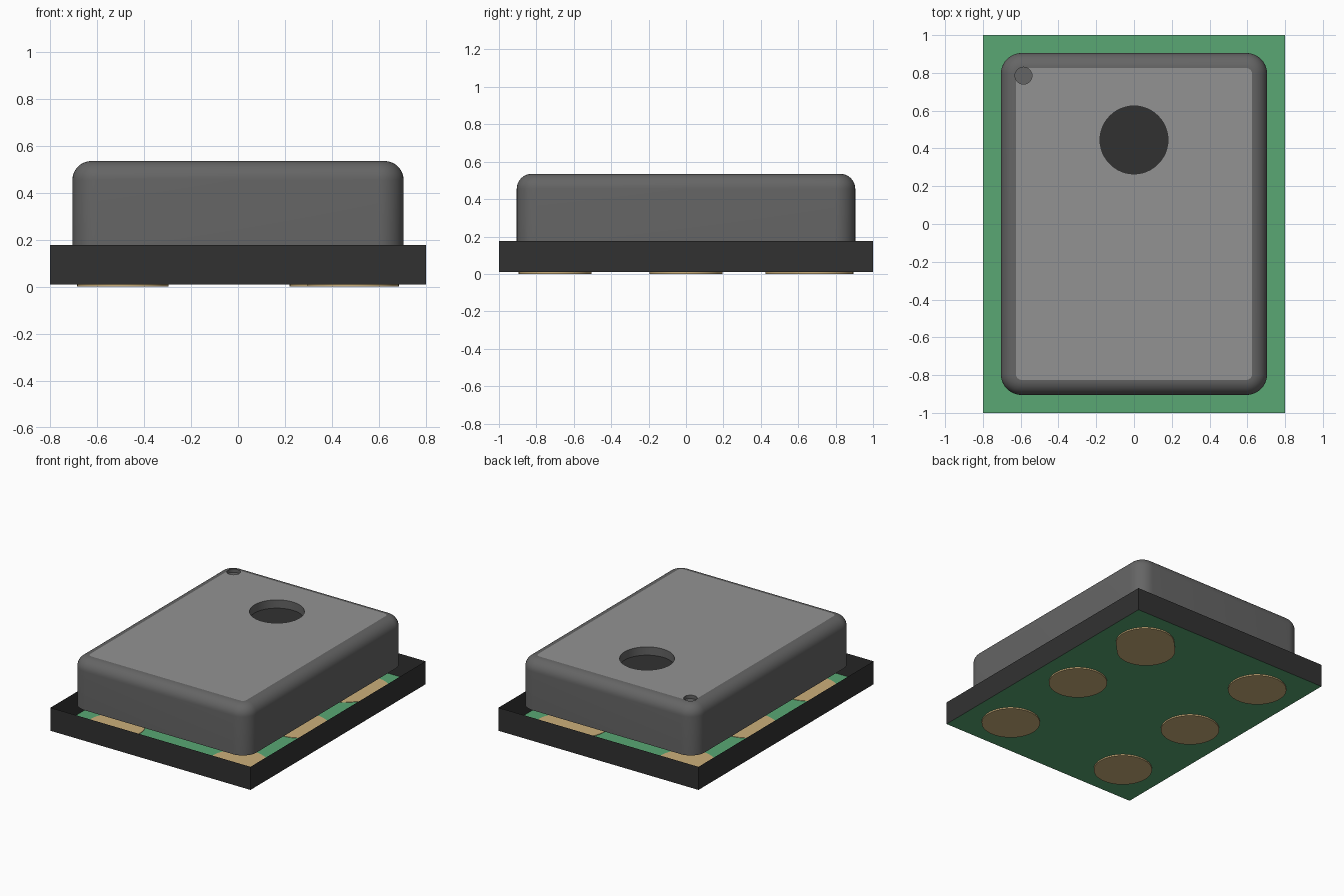
import bpy
import bmesh
from math import sin, cos, pi, radians

cube = bpy.data.objects.get("Cube")
if cube:
    bpy.data.objects.remove(cube, do_unlink=True)


def material(name, r, g, b):
    m = bpy.data.materials.new(name)
    m.use_nodes = True
    m.diffuse_color = (r, g, b, 1)
    m.node_tree.nodes["Principled BSDF"].inputs["Base Color"].default_value = (r, g, b, 1)
    return m


GREEN = material("board green", 0.10, 0.39, 0.175)
GOLD = material("pad gold", 0.60, 0.43, 0.195)
BLACK = material("black", 0.031, 0.031, 0.031)
SIDE = material("dark grey", 0.13, 0.13, 0.13)
TOP = material("mid grey", 0.29, 0.29, 0.29)


def loft(name, loops, mats, bottom=True, top=True):
    """Skin a stack of matching point loops, with optional end caps."""
    bm = bmesh.new()
    rings = [[bm.verts.new(p) for p in loop] for loop in loops]
    n = len(rings[0])
    for a, b in zip(rings, rings[1:]):
        for i in range(n):
            j = (i + 1) % n
            bm.faces.new((a[i], a[j], b[j], b[i]))
    if bottom:
        bm.faces.new(rings[0][::-1])
    if top:
        bm.faces.new(rings[-1])
    mesh = bpy.data.meshes.new(name)
    bm.to_mesh(mesh)
    bm.free()
    for m in mats:
        mesh.materials.append(m)
    obj = bpy.data.objects.new(name, mesh)
    bpy.context.collection.objects.link(obj)
    return obj


def rounded_rect(hx, hy, r, z, seg=10):
    pts = []
    for k, (sx, sy) in enumerate(((1, 1), (-1, 1), (-1, -1), (1, -1))):
        for i in range(seg + 1):
            a = (k + i / seg) * pi / 2
            pts.append((sx * (hx - r) + r * cos(a), sy * (hy - r) + r * sin(a), z))
    return pts


def circle(x, y, r, z, n=48):
    return [(x + r * cos(2 * pi * i / n), y + r * sin(2 * pi * i / n), z) for i in range(n)]


def stadium(a, b, r, z, n=24):
    """Outline around two circles on a 45 degree line, a being the outer one."""
    pts = []
    for (x, y), start in ((a, -pi / 4), (b, 3 * pi / 4)):
        for i in range(n + 1):
            t = start + pi * i / n
            pts.append((x + r * cos(t), y + r * sin(t), z))
    return pts


def box_loop(z):
    return [(-0.8, -1, z), (0.8, -1, z), (0.8, 1, z), (-0.8, 1, z)]


# Board: a green floor inside an open black rim
FLOOR = 0.01
loft("board_floor", [box_loop(FLOOR)], [GREEN], bottom=False)
loft("board_rim", [box_loop(FLOOR), box_loop(0.177)], [BLACK], bottom=False, top=False)

# Contact pads, with the elongated one marking a corner
PAD_R, PAD_X, PAD_Y = 0.195, 0.49, 0.70
for sx in (-1, 1):
    for sy in (-1, 0, 1):
        x, y = sx * PAD_X, sy * PAD_Y
        if sx == 1 and sy == 1:
            loops = [stadium((x, y), (x - 0.075, y - 0.08), PAD_R, z) for z in (0, 0.013)]
        else:
            loops = [circle(x, y, PAD_R, z) for z in (0, 0.013)]
        loft("contact_pad", loops, [GOLD])

# Lid: rounded walls rolling over into a flat top
LID_Z, FILLET = 0.535, 0.08
profile = [(0, 0.177)]
for i in range(11):
    a = i / 10 * pi / 2
    profile.append((FILLET * (1 - cos(a)), LID_Z - FILLET + FILLET * sin(a)))
lid = loft("lid", [rounded_rect(0.705 - d, 0.905 - d, 0.11 - d, z) for d, z in profile],
           [SIDE, TOP, BLACK])

# Sound port and corner marker dimple cut into the lid
HOLE_Z = 0.475
cuts = (("port_cutter", 0, 0.445, 0.18, HOLE_Z),
        ("marker_cutter", -0.585, 0.785, 0.045, 0.51))
for name, x, y, r, z in cuts:
    cutter = loft(name, [circle(x, y, r, z), circle(x, y, r, 0.7)], [SIDE])
    cutter.hide_render = True
    mod = lid.modifiers.new(name, "BOOLEAN")
    mod.operation = "DIFFERENCE"
    mod.solver = "EXACT"
    mod.object = cutter
    bpy.context.view_layer.objects.active = lid
    bpy.ops.object.modifier_apply(modifier=name)
    bpy.data.objects.remove(cutter, do_unlink=True)

# Colour the lid by height: flat top, port floor, everything else
bm = bmesh.new()
bm.from_mesh(lid.data)
for f in bm.faces:
    z = f.calc_center_median().z
    f.material_index = 0
    if f.normal.z > 0.999:
        if z > LID_Z - 0.001:
            f.material_index = 1
        elif abs(z - HOLE_Z) < 0.001:
            f.material_index = 2
for e in bm.edges:
    if len({f.material_index for f in e.link_faces}) > 1:
        e.smooth = False
bm.to_mesh(lid.data)
bm.free()

# Smooth the curved parts, keeping crisp edges
bpy.ops.object.select_all(action="DESELECT")
for obj in bpy.context.collection.objects:
    if obj.type == "MESH" and obj.name.startswith(("lid", "contact_pad")):
        obj.select_set(True)
bpy.context.view_layer.objects.active = lid
bpy.ops.object.shade_smooth_by_angle(angle=radians(30))
